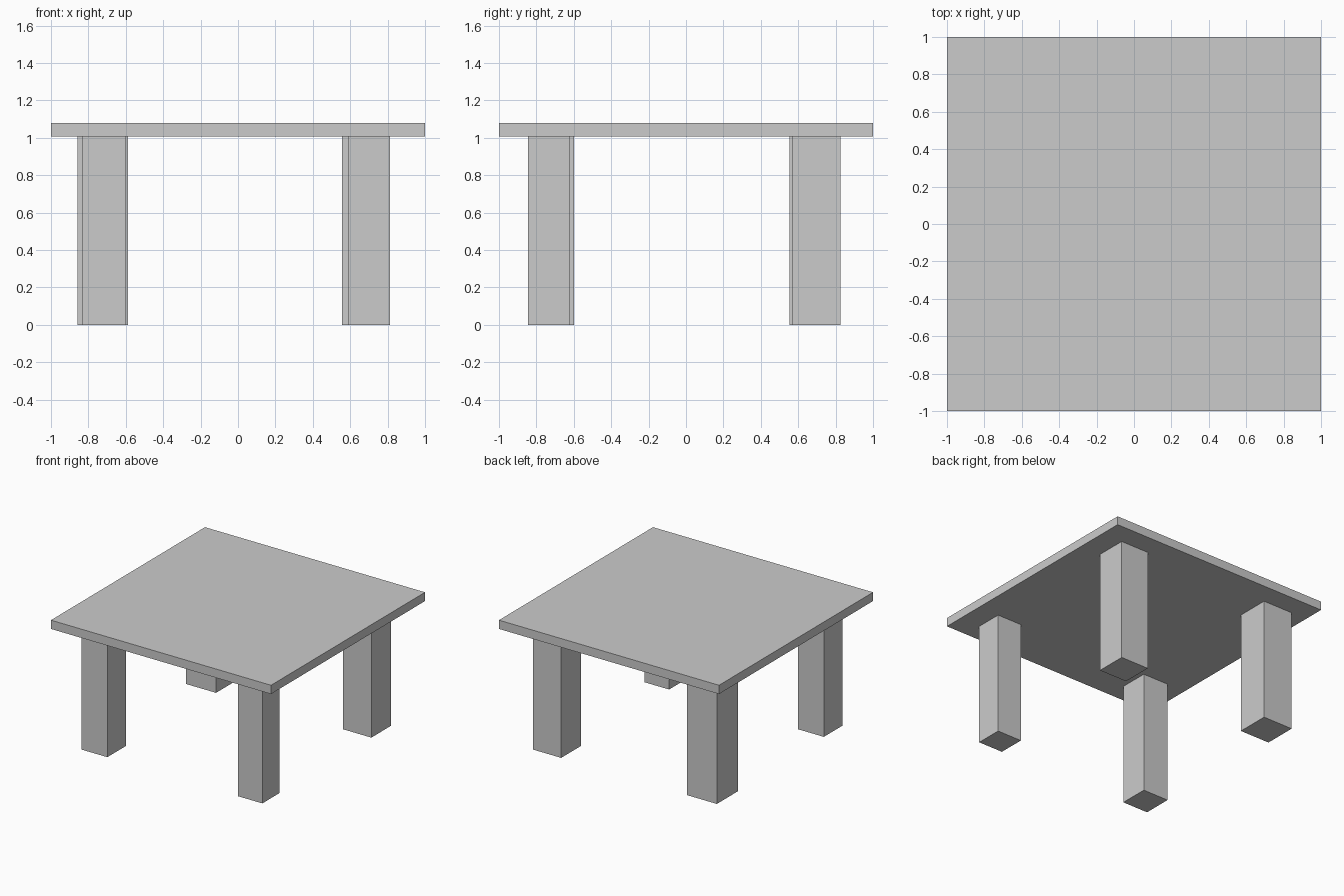
import bpy

if "Cube" in bpy.data.objects:
    bpy.data.objects.remove(bpy.data.objects["Cube"])

LEG_TOP = 1.008
TABLE_TOP = 1.08


def box(name, x0, x1, y0, y1, z0, z1):
    bpy.ops.mesh.primitive_cube_add(
        size=1, location=((x0 + x1) / 2, (y0 + y1) / 2, (z0 + z1) / 2))
    obj = bpy.context.object
    obj.name = name
    obj.scale = (x1 - x0, y1 - y0, z1 - z0)
    bpy.ops.object.transform_apply(location=False, rotation=False, scale=True)
    return obj


# Square top slab
box("tabletop", -1, 1, -1, 1, LEG_TOP, TABLE_TOP)

# Four legs, each with slightly different thickness
legs = {
    "front_left_leg": (-0.833, -0.60, -0.84, -0.60),
    "front_right_leg": (0.59, 0.813, -0.845, -0.623),
    "back_left_leg": (-0.858, -0.587, 0.553, 0.825),
    "back_right_leg": (0.557, 0.813, 0.57, 0.825),
}
for name, extents in legs.items():
    box(name, *extents, 0, LEG_TOP)
